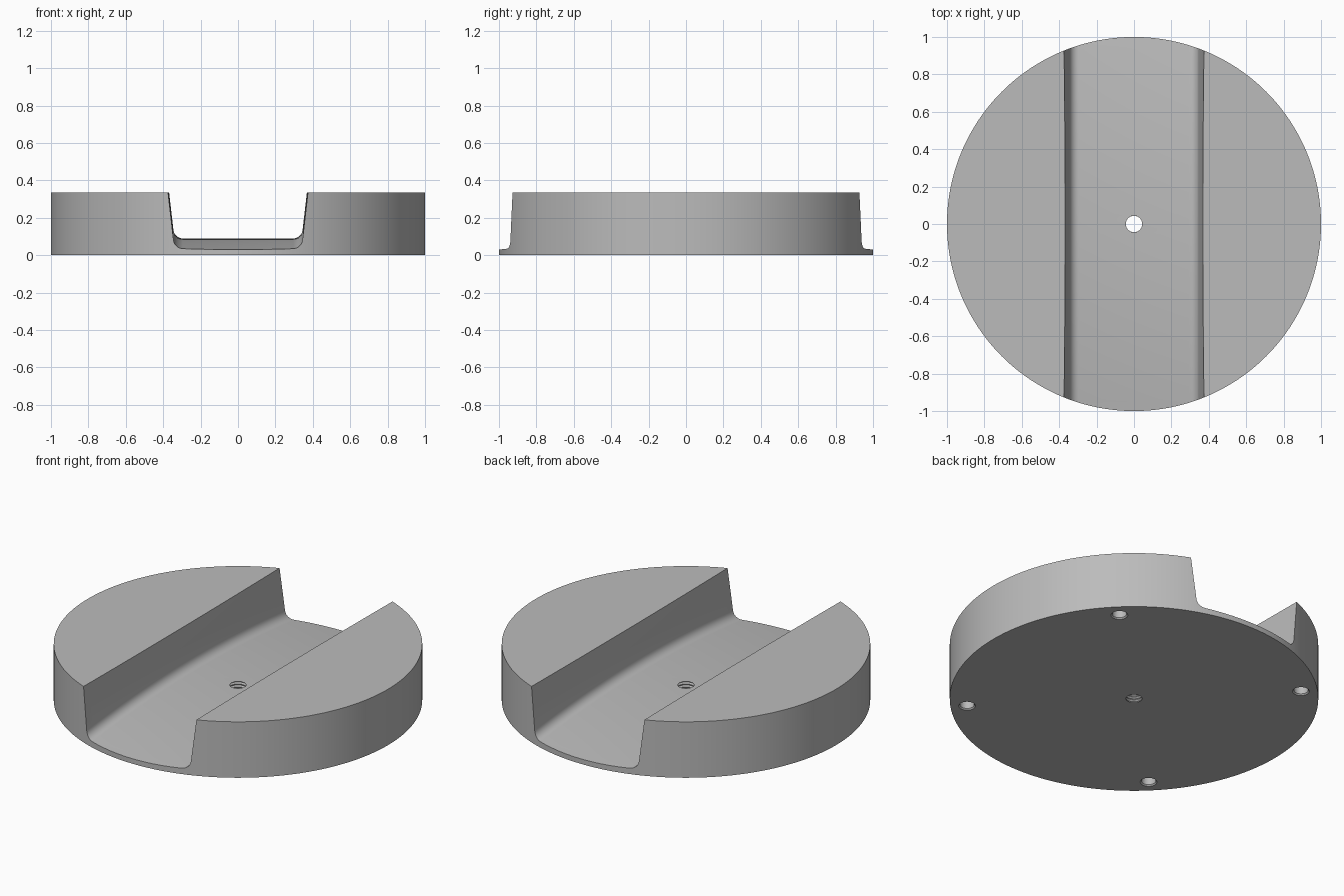
import bpy, bmesh, math
from mathutils import Vector

if "Cube" in bpy.data.objects:
    bpy.data.objects.remove(bpy.data.objects["Cube"])

HEIGHT = 0.335
grey = bpy.data.materials.new("plain grey")
grey.diffuse_color = (0.5, 0.5, 0.5, 1)
grey.use_nodes = True
grey.node_tree.nodes["Principled BSDF"].inputs["Base Color"].default_value = grey.diffuse_color


def skin(name, rings):
    """Closed solid skinned through a list of matching point loops."""
    bm = bmesh.new()
    loops = [[bm.verts.new(p) for p in ring] for ring in rings]
    n = len(loops[0])
    for a, b in zip(loops, loops[1:]):
        for i in range(n):
            j = (i + 1) % n
            bm.faces.new((a[i], a[j], b[j], b[i]))
    bm.faces.new(loops[0][::-1])
    bm.faces.new(loops[-1])
    bmesh.ops.recalc_face_normals(bm, faces=bm.faces)
    mesh = bpy.data.meshes.new(name)
    bm.to_mesh(mesh)
    bm.free()
    mesh.materials.append(grey)
    obj = bpy.data.objects.new(name, mesh)
    bpy.context.collection.objects.link(obj)
    return obj


def lathe(name, profile, sides, x=0, y=0):
    """Solid of revolution from (radius, z) pairs."""
    angles = [2 * math.pi * i / sides for i in range(sides)]
    return skin(name, [[(x + r * math.cos(a), y + r * math.sin(a), z)
                        for a in angles] for r, z in profile])


# Round base
base = lathe("round_base", [(1, 0), (1, HEIGHT)], 192)

# Channel cutter: sloped walls, filleted corners, floor crowned along y
floor_z, slope, fillet, half_floor = 0.09, 0.115, 0.05, 0.34
lean = math.atan(slope)
start = half_floor - fillet * math.tan((math.pi / 2 - lean) / 2)
right = []
for i in range(9):
    a = (math.pi / 2 - lean) * i / 8
    right.append((start + fillet * math.sin(a), floor_z + fillet * (1 - math.cos(a))))
right.append((half_floor + slope * 0.41, floor_z + 0.41))
section = right + [(-x, z) for x, z in reversed(right)]
steps = 40
rings = []
for k in range(steps + 1):
    y = -1.1 + 2.2 * k / steps
    rings.append([(x, y, z - 0.06 * y * y) for x, z in section])
cutters = [skin("channel_cutter", rings)]

# Threaded centre hole cutter: stacked V grooves
thread = [(0.044, -0.02)]
for k in range(5):
    z = 0.004 + 0.018 * k
    thread += [(0.044, z), (0.052, z + 0.007), (0.044, z + 0.014)]
thread.append((0.044, 0.15))
cutters.append(lathe("centre_hole_cutter", thread, 32))

# Four chamfered blind holes in the underside
for sx in (-1, 1):
    for sy in (-1, 1):
        cutters.append(lathe("foot_hole_cutter",
                             [(0.046, -0.02), (0.046, 0), (0.039, 0.007), (0.039, 0.16)],
                             32, sx * 0.643, sy * 0.643))

# Cut everything out of the base
bpy.context.view_layer.objects.active = base
base.select_set(True)
for cutter in cutters:
    mod = base.modifiers.new(cutter.name, 'BOOLEAN')
    mod.operation = 'DIFFERENCE'
    mod.solver = 'EXACT'
    mod.object = cutter
    bpy.ops.object.modifier_apply(modifier=mod.name)
    bpy.data.objects.remove(cutter, do_unlink=True)

bpy.ops.object.shade_smooth_by_angle(angle=math.radians(25))
